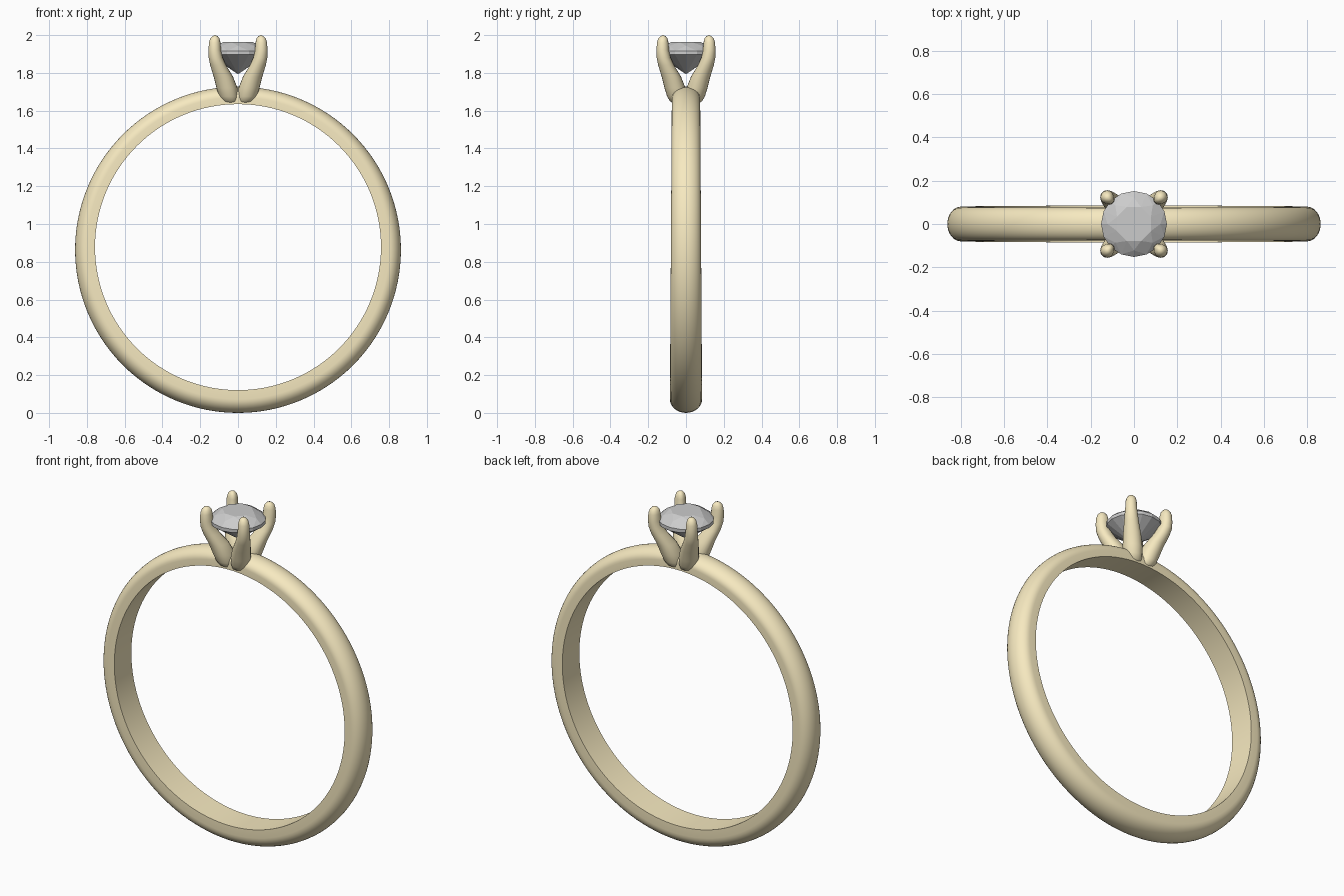
import bpy, bmesh, math
from math import sin, cos, pi

if "Cube" in bpy.data.objects:
    bpy.data.objects.remove(bpy.data.objects["Cube"])

gold = bpy.data.materials.new("gold")
gold.diffuse_color = (0.93, 0.82, 0.53, 1)
gold.use_nodes = True
gold.node_tree.nodes["Principled BSDF"].inputs["Base Color"].default_value = gold.diffuse_color


def make(name, bm, mat=None, smooth=True):
    bmesh.ops.recalc_face_normals(bm, faces=bm.faces)
    me = bpy.data.meshes.new(name)
    bm.to_mesh(me)
    bm.free()
    ob = bpy.data.objects.new(name, me)
    bpy.context.collection.objects.link(ob)
    if mat:
        me.materials.append(mat)
    if smooth:
        bpy.ops.object.select_all(action='DESELECT')
        ob.select_set(True)
        bpy.context.view_layer.objects.active = ob
        bpy.ops.object.shade_smooth_by_angle(angle=math.radians(40))
    return ob


def bridge(bm, a, b):
    n = len(a)
    for i in range(n):
        bm.faces.new((a[i], a[(i + 1) % n], b[(i + 1) % n], b[i]))


# band: D-shaped section, thicker and wider toward the bottom
bm = bmesh.new()
N, D = 128, 16
loops = []
for i in range(N):
    a = 2 * pi * i / N
    inner = (0.757 * sin(a), 0.8775 + 0.757 * cos(a))
    outer = (0.8625 * sin(a), 0.8635 + 0.8635 * cos(a))
    w = 0.08 - 0.005 * cos(a)
    section = [(-w, 0)]
    section += [(-w * cos(pi * k / D), 0.4 + 0.6 * sin(pi * k / D)) for k in range(D + 1)]
    section += [(w, 0)]
    loops.append([bm.verts.new((inner[0] + (outer[0] - inner[0]) * f, y,
                                inner[1] + (outer[1] - inner[1]) * f))
                  for y, f in section])
for i in range(N):
    bridge(bm, loops[i], loops[(i + 1) % N])
make("band", bm, gold)

# prongs: lofted tapering claws (height, diagonal offset, radius)
stations = [(1.637, 0.036, 0.028), (1.65, 0.043, 0.042), (1.675, 0.05, 0.05),
            (1.72, 0.060, 0.054), (1.78, 0.079, 0.050), (1.84, 0.106, 0.041),
            (1.88, 0.119, 0.036), (1.92, 0.124, 0.032), (1.96, 0.124, 0.030),
            (1.982, 0.123, 0.024), (1.994, 0.122, 0.014)]
S = 20
for sx, sy, label in ((1, -1, "front_right"), (-1, -1, "front_left"),
                      (1, 1, "back_right"), (-1, 1, "back_left")):
    bm = bmesh.new()
    rings = []
    for z, c, r in stations:
        ring = []
        for k in range(S):
            t = 2 * pi * k / S
            rr = r * (1 + 0.22 * max(0, -cos(t - pi / 4)) ** 6)  # ridge facing the stone
            ring.append(bm.verts.new((sx * (c + rr * cos(t)), sy * (c + rr * sin(t)), z)))
        rings.append(ring)
    for a, b in zip(rings, rings[1:]):
        bridge(bm, a, b)
    bm.faces.new(rings[0])
    tip = bm.verts.new((sx * 0.122, sy * 0.122, 2.0))
    for k in range(S):
        bm.faces.new((rings[-1][k], rings[-1][(k + 1) % S], tip))
    make("prong_" + label, bm, gold)

# stone: brilliant cut as a hull of table, crown, girdle, pavilion and culet
bm = bmesh.new()
for n, r, z, off in ((8, 0.085, 1.963, 0.5), (8, 0.122, 1.943, 0), (16, 0.152, 1.917, 0),
                     (16, 0.152, 1.897, 0), (8, 0.05, 1.829, 0.5)):
    for k in range(n):
        a = 2 * pi * (k + off) / n
        bm.verts.new((r * cos(a), r * sin(a), z))
bm.verts.new((0, 0, 1.793))
bmesh.ops.convex_hull(bm, input=bm.verts)
bmesh.ops.dissolve_limit(bm, angle_limit=0.01, verts=bm.verts, edges=bm.edges)
make("stone", bm, smooth=False)
